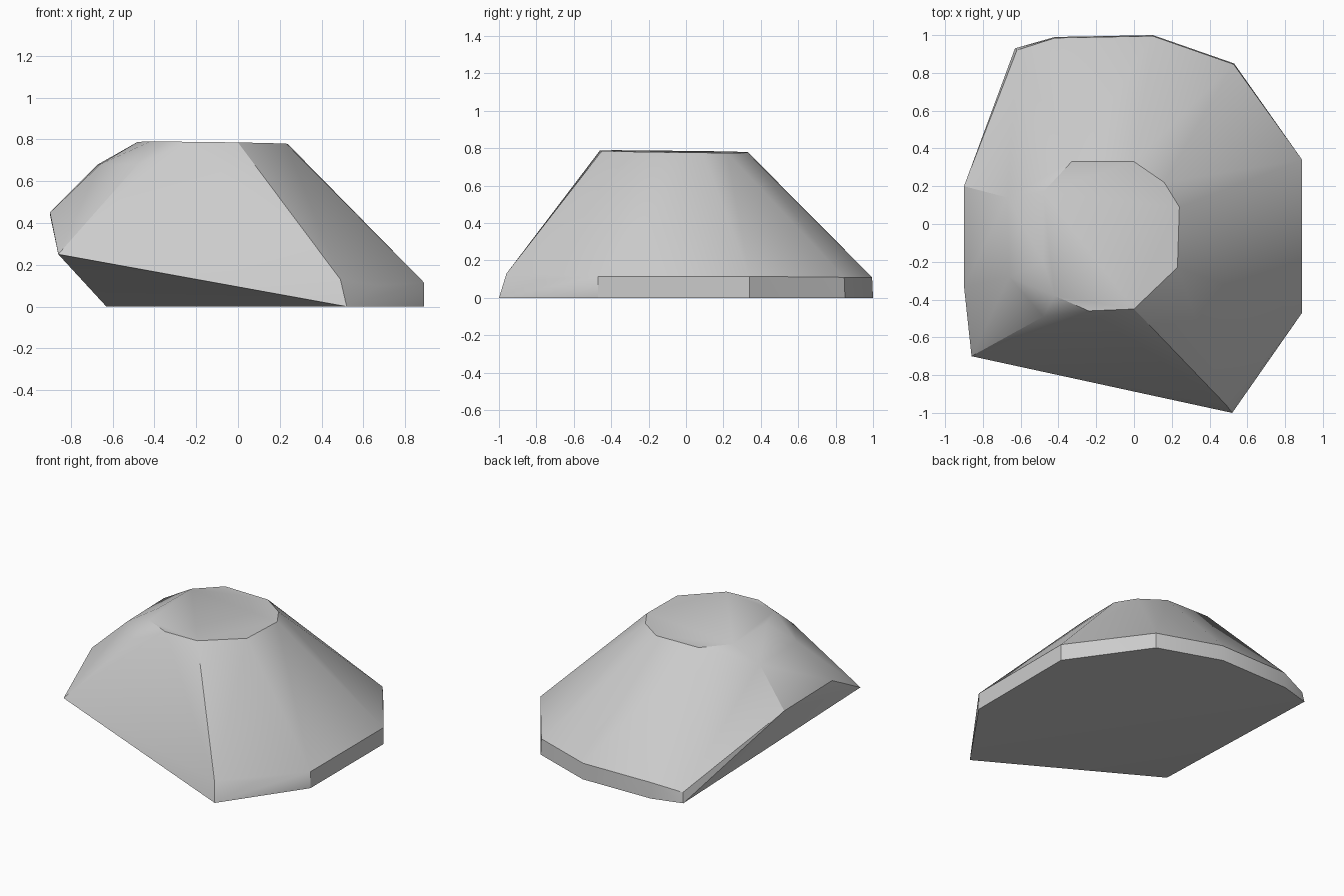
import bpy
import bmesh
import math
from mathutils import Vector

default_cube = bpy.data.objects.get("Cube")
if default_cube:
    bpy.data.objects.remove(default_cube, do_unlink=True)


def flat_material(name, colour):
    """One plain colour, shown in the viewport and in a render."""
    material = bpy.data.materials.new(name)
    material.use_nodes = True
    material.diffuse_color = colour
    for node in material.node_tree.nodes:
        if node.type == "BSDF_PRINCIPLED":
            node.inputs["Base Color"].default_value = colour
    return material


def at_height(outline, height, inset=1.0):
    """Lift a flat outline to a height, drawing it in towards the middle."""
    return [Vector((x * inset, y * inset, height)) for x, y in outline]


# footprint on the ground: front corner, right side, then round the back
footprint = [(.52, -1), (.89, -.47), (.89, .34), (.53, .85), (.1, 1), (-.42, .99), (-.63, .93)]
# low upright band around the footprint, with a chamfer at its two ends
side_band = at_height(footprint[1:3], .115)
back_band = at_height(footprint[3:6], .11, .995)
band_ends = [Vector((.67, -.77, .1)), Vector((.49, -.96, .13)), Vector((-.62, .92, .07))]

# flat crown, tilted very slightly down towards the back and the right
crown_outline = [(-.33, .33), (0, .33), (.16, .22), (.24, .09), (.23, -.23), (0, -.45),
                 (-.24, -.46), (-.42, -.38), (-.48, -.2), (-.48, .17)]
crown = at_height(crown_outline, .78)
for point in crown:
    point.z -= .012 * (point.x + point.y)

# undercut left flank: low front tip, overhanging edge and shoulder
left_flank = [Vector(p) for p in (
    (-.86, -.7, .25), (-.9, -.33, .45), (-.9, .2, .44),
    (-.66, -.28, .68), (-.67, .14, .68), (-.48, -.49, .68))]

# wrap all the outlines in one faceted skin
mesh = bpy.data.meshes.new("boulder")
bm = bmesh.new()
for point in at_height(footprint, 0) + side_band + back_band + band_ends + crown + left_flank:
    bm.verts.new(point)
hull = bmesh.ops.convex_hull(bm, input=bm.verts, use_existing_faces=False)
loose = [v for v in bm.verts if not v.link_faces]
bmesh.ops.delete(bm, geom=loose, context="VERTS")
bmesh.ops.dissolve_limit(bm, angle_limit=math.radians(1.5), verts=bm.verts, edges=bm.edges)
bmesh.ops.recalc_face_normals(bm, faces=bm.faces)
bm.to_mesh(mesh)
bm.free()

boulder = bpy.data.objects.new("boulder", mesh)
bpy.context.collection.objects.link(boulder)
mesh.materials.append(flat_material("stone grey", (.6, .6, .6, 1)))

# soft shading on gentle slopes, crisp crown and base edges
bpy.ops.object.select_all(action="DESELECT")
boulder.select_set(True)
bpy.context.view_layer.objects.active = boulder
bpy.ops.object.shade_smooth_by_angle(angle=math.radians(30))
